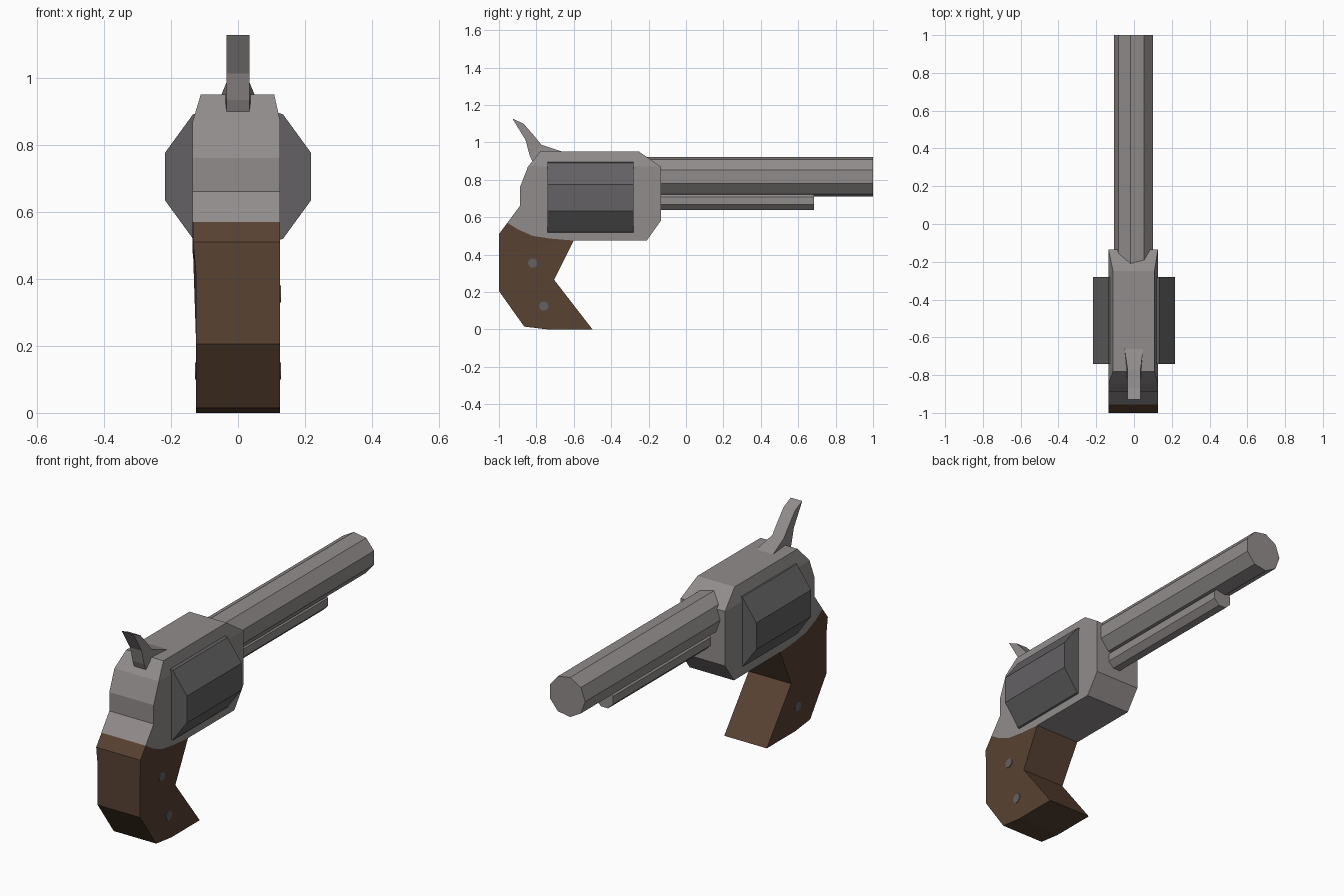
import bpy, bmesh, math

if "Cube" in bpy.data.objects:
    bpy.data.objects.remove(bpy.data.objects["Cube"])


def material(name, rgb):
    m = bpy.data.materials.new(name)
    m.diffuse_color = (*rgb, 1)
    m.use_nodes = True
    m.node_tree.nodes["Principled BSDF"].inputs["Base Color"].default_value = m.diffuse_color
    return m


STEEL = material("grey steel", (0.29, 0.265, 0.265))
DARK = material("dark steel", (0.125, 0.12, 0.125))
WOOD = material("brown wood", (0.098, 0.054, 0.032))


def finish(name, bm, mat):
    bmesh.ops.recalc_face_normals(bm, faces=bm.faces)
    me = bpy.data.meshes.new(name)
    bm.to_mesh(me)
    bm.free()
    me.materials.append(mat)
    ob = bpy.data.objects.new(name, me)
    bpy.context.collection.objects.link(ob)
    return ob


def side_profile(name, pts, mat, split=None):
    """Sideways prism; each point is (y, z, left x, right x)."""
    bm = bmesh.new()
    left = [bm.verts.new((p[2], p[0], p[1])) for p in pts]
    right = [bm.verts.new((p[3], p[0], p[1])) for p in pts]
    n = len(pts)
    for i in range(n):
        j = (i + 1) % n
        bm.faces.new((left[i], left[j], right[j], right[i]))
    for ring in (left, right):
        f = bm.faces.new(ring)
        if split:  # crease where the side changes slope
            bmesh.utils.face_split(f, ring[split[0]], ring[split[1]])
    return finish(name, bm, mat)


def y_rod(name, angles, r, cx, cz, y0, y1, mat):
    """Faceted rod along y with corners at the given angles."""
    bm = bmesh.new()
    ends = [[bm.verts.new((cx + r * math.cos(math.radians(a)), y,
                           cz + r * math.sin(math.radians(a)))) for a in angles]
            for y in (y0, y1)]
    n = len(angles)
    for i in range(n):
        j = (i + 1) % n
        bm.faces.new((ends[0][i], ends[0][j], ends[1][j], ends[1][i]))
    for e in ends:
        bm.faces.new(e)
    return finish(name, bm, mat)


# Frame: full width below, chamfered towards the top strap
L, R = -0.135, 0.126
frame = [(-.78, .95, -.111, .108), (-.25, .95, -.111, .108)]
frame += [(y, z, L, R) for y, z in [
    (-.135, .87), (-.135, .58), (-.21, .475), (-.6, .475), (-.72, .485),
    (-.82, .50), (-.90, .535), (-.955, .57), (-.888, .66), (-.888, .76),
    (-.845, .87)]]
side_profile("frame", frame, STEEL, split=(2, 12))

# Grip, flared slightly on the left where it meets the frame
grip = [(y, z, -.134, .126) for y, z in [
    (-.6, .475), (-.72, .485), (-.82, .50), (-.90, .535), (-.955, .57), (-1, .51)]]
grip += [(y, z, -.125, .125) for y, z in [
    (-1, .41), (-1, .205), (-.865, .015), (-.74, 0), (-.5, 0), (-.705, .265)]]
side_profile("grip", grip, WOOD, split=(0, 6))

# Hammer, wider at its foot
hammer = [(y, z, -.034, .034) for y, z in [
    (-.82, .895), (-.837, .933), (-.858, 1.013), (-.928, 1.127),
    (-.869, 1.10), (-.816, 1.04), (-.773, .987)]]
hammer += [(-.655, .948, -.05, .05), (-.66, .92, -.05, .05)]
side_profile("hammer", hammer, STEEL, split=(1, 6))

# Barrel, ejector rod and cylinder
y_rod("barrel", [11 + 40 * i + 9 for i in range(9)], .107, 0, .816, -.3, 1, STEEL)
y_rod("ejector_rod", [22.5 + 45 * i for i in range(8)], .055, 0, .688, -.25, .685, STEEL)
y_rod("cylinder", [18 + 36 * i for i in range(10)], .229, 0, .705, -.74, -.28, DARK)

# Grip screws, flush plates on both sides
for y, z in ((-.82, .355), (-.76, .125)):
    for side, x in (("left", -.125), ("right", .125)):
        bm = bmesh.new()
        bmesh.ops.create_cone(bm, cap_ends=True, segments=12, radius1=.025,
                              radius2=.025, depth=.006)
        ob = finish("grip_screw_" + side, bm, DARK)
        ob.rotation_euler = (0, math.pi / 2, 0)
        ob.location = (x, y, z)
